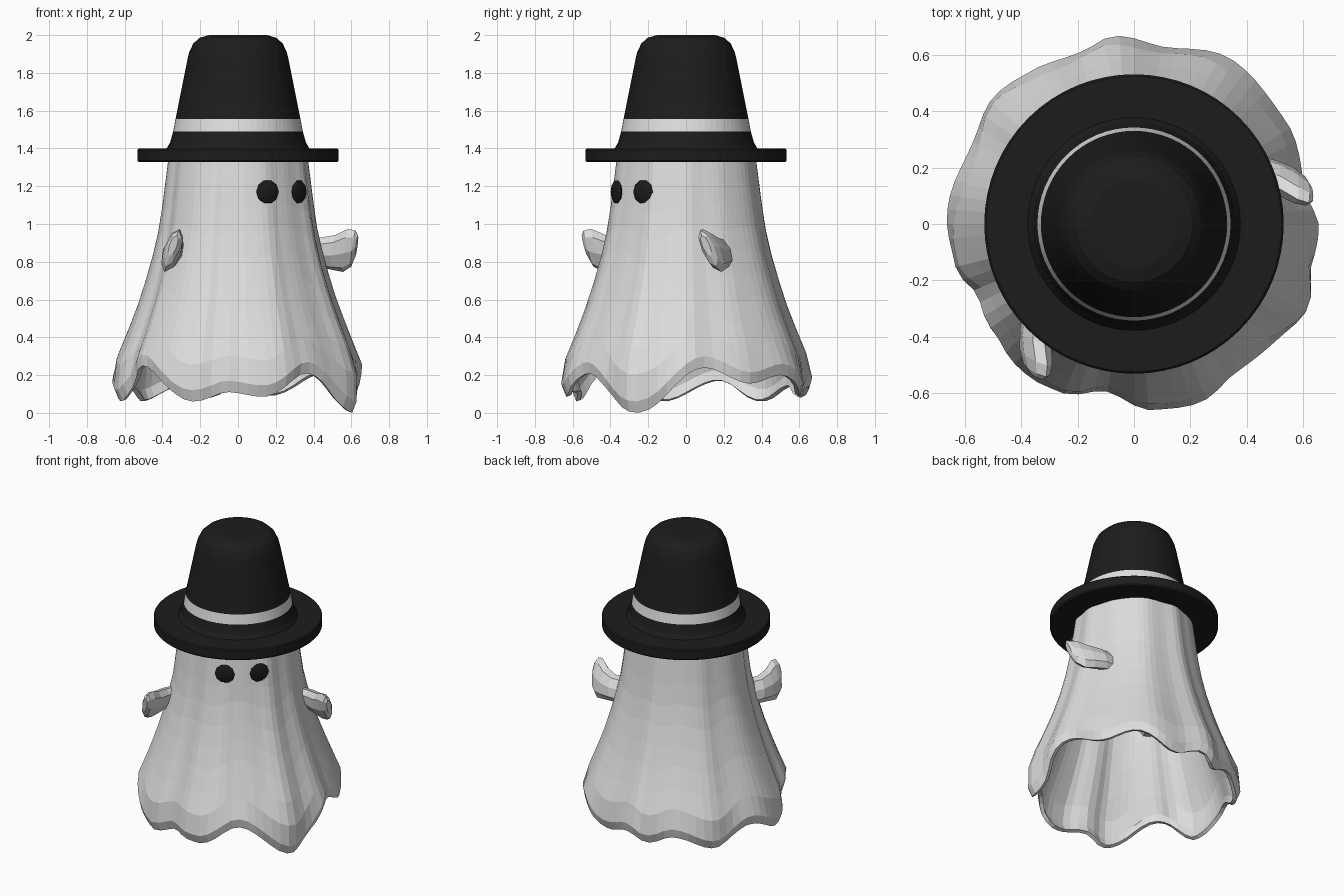
import bpy, bmesh, math
from mathutils import Vector, Matrix

if "Cube" in bpy.data.objects:
    bpy.data.objects.remove(bpy.data.objects["Cube"])


def material(name, rgb):
    m = bpy.data.materials.new(name)
    m.diffuse_color = (*rgb, 1)
    m.use_nodes = True
    m.node_tree.nodes["Principled BSDF"].inputs["Base Color"].default_value = m.diffuse_color
    return m


CLOTH = material("pale cloth", (0.72, 0.72, 0.72))
FELT = material("black felt", (0.012, 0.012, 0.012))
RIBBON = material("white ribbon", (0.74, 0.74, 0.74))
EYE = material("black eye", (0.011, 0.011, 0.011))


def make_object(name, rings, mats, cap_start=True, cap_end=True):
    """Skin a stack of closed rings of equal length."""
    bm = bmesh.new()
    rows = [[bm.verts.new(p) for p in ring] for ring in rings]
    n = len(rows[0])
    for a, b in zip(rows, rows[1:]):
        for i in range(n):
            j = (i + 1) % n
            bm.faces.new((a[i], a[j], b[j], b[i]))
    if cap_start:
        bm.faces.new(rows[0])
    if cap_end:
        bm.faces.new(rows[-1])
    bmesh.ops.recalc_face_normals(bm, faces=bm.faces)
    me = bpy.data.meshes.new(name)
    bm.to_mesh(me)
    bm.free()
    for m in mats:
        me.materials.append(m)
    ob = bpy.data.objects.new(name, me)
    bpy.context.collection.objects.link(ob)
    return ob


def lookup(table, x):
    """Linear interpolation in a sorted list of (x, y)."""
    if x <= table[0][0]:
        return table[0][1]
    for (x0, y0), (x1, y1) in zip(table, table[1:]):
        if x <= x1:
            return y0 + (y1 - y0) * (x - x0) / (x1 - x0)
    return table[-1][1]


def around(table, deg):
    """Eased lookup on a table that wraps after 360 degrees."""
    t = table + [(table[0][0] + 360, table[0][1])]
    d = (deg - t[0][0]) % 360 + t[0][0]
    for (x0, y0), (x1, y1) in zip(t, t[1:]):
        if d <= x1:
            s = (d - x0) / (x1 - x0)
            return y0 + (y1 - y0) * (1 - math.cos(math.pi * s)) / 2
    return t[-1][1]


# Draped cloth: side profile, fold radius and hem height by direction
PROFILE = [(0, .645), (.15, .66), (.27, .645), (.4, .59), (.6, .515),
           (.8, .455), (1.0, .41), (1.2, .385), (1.36, .365)]
FOLDS = [(-167, .645), (-156, .61), (-144, .65), (-130, .655), (-113, .645),
         (-100, .595), (-84, .655), (-68, .67), (-56, .645), (-40, .645),
         (-26, .685), (-12, .64), (0, .66), (14, .63), (34, .65), (58, .68),
         (80, .63), (95, .665), (108, .63), (124, .65), (139, .665),
         (152, .635), (173, .66)]
HEM = [(-169, .06), (-143, .25), (-112, .06), (-95, .11), (-78, .085),
       (-55, .21), (-23.6, 0), (9, .24), (32, .155), (50, .2), (74, .09),
       (91, .14), (103, .08), (118, .14), (142, .06), (164, .17)]
SEG = 80
TOP = 1.35


def cloth_point(deg, z, t, shrink=1.0):
    fold = around(FOLDS, deg) / .65 - 1
    r = lookup(PROFILE, z) * (1 + fold * (.55 + .45 * t)) * shrink
    a = math.radians(deg)
    return (r * math.cos(a), r * math.sin(a), z)


angles = [360 * i / SEG for i in range(SEG)]
rings = []
for k in range(10):
    t = k / 9
    rings.append([cloth_point(d, TOP + (around(HEM, d) + .06 - TOP) * t, t)
                  for d in angles])
rings.append([cloth_point(d, around(HEM, d), 1, .972) for d in angles])
ghost = make_object("cloth_body", rings, [CLOTH], cap_end=False)
solid = ghost.modifiers.new("thickness", 'SOLIDIFY')
solid.thickness = .025
solid.offset = -1

# Hat: one turned profile, with the ribbon picked out by height
HAT = [(.525, 1.327), (.532, 1.335), (.532, 1.393), (.525, 1.40), (.378, 1.40),
       (.36, 1.43), (.343, 1.49), (.331, 1.555), (.298, 1.72), (.268, 1.87),
       (.258, 1.91), (.237, 1.955), (.205, 1.985), (.155, 2.0)]
hat = make_object("hat", [[(r * math.cos(math.radians(d)),
                            r * math.sin(math.radians(d)), z)
                           for d in (360 * i / 64 for i in range(64))]
                          for r, z in HAT], [FELT, RIBBON])
for p in hat.data.polygons:
    if 1.49 < p.center.z < 1.555:
        p.material_index = 1

# Arms: flattened stubs curling forward, (out, forward, z, half height, half width)
ARM = [(.36, -.10, .85, .085, .05), (.46, -.075, .85, .085, .05),
       (.53, -.03, .85, .10, .05), (.585, .015, .86, .125, .045),
       (.62, .045, .87, .105, .035), (.635, .06, .885, .06, .02)]
for name, deg, side in (("right_arm", 15, -1), ("left_arm", -128, 1)):
    a = math.radians(deg)
    out = Vector((math.cos(a), math.sin(a), 0))
    fwd = Vector((-math.sin(a), math.cos(a), 0)) * side
    up = (Vector((0, 0, 1)) + fwd * .45).normalized()
    across = (fwd - out * .6 - Vector((0, 0, 1)) * .45).normalized()
    arm_rings = []
    for o, f, z, h, w in ARM:
        c = out * o + fwd * f + Vector((0, 0, z))
        arm_rings.append([c + up * h * math.sin(q) + across * w * math.cos(q)
                          for q in (math.tau * i / 8 for i in range(8))])
    make_object(name, arm_rings, [CLOTH])

# Eyes: flattened beads set into the cloth
for name, deg in (("right_eye", -35), ("left_eye", -67)):
    a = math.radians(deg)
    bm = bmesh.new()
    bmesh.ops.create_uvsphere(bm, u_segments=10, v_segments=6, radius=.064)
    bm.transform(Matrix.Diagonal((1, 1, .3, 1)))
    r = Vector(cloth_point(deg, 1.17, .15)).xy.length + .004
    bm.transform(Matrix.Translation((r * math.cos(a), r * math.sin(a), 1.17))
                 @ Matrix.Rotation(a, 4, 'Z') @ Matrix.Rotation(math.pi / 2, 4, 'Y'))
    me = bpy.data.meshes.new(name)
    bm.to_mesh(me)
    bm.free()
    me.materials.append(EYE)
    bpy.context.collection.objects.link(bpy.data.objects.new(name, me))
